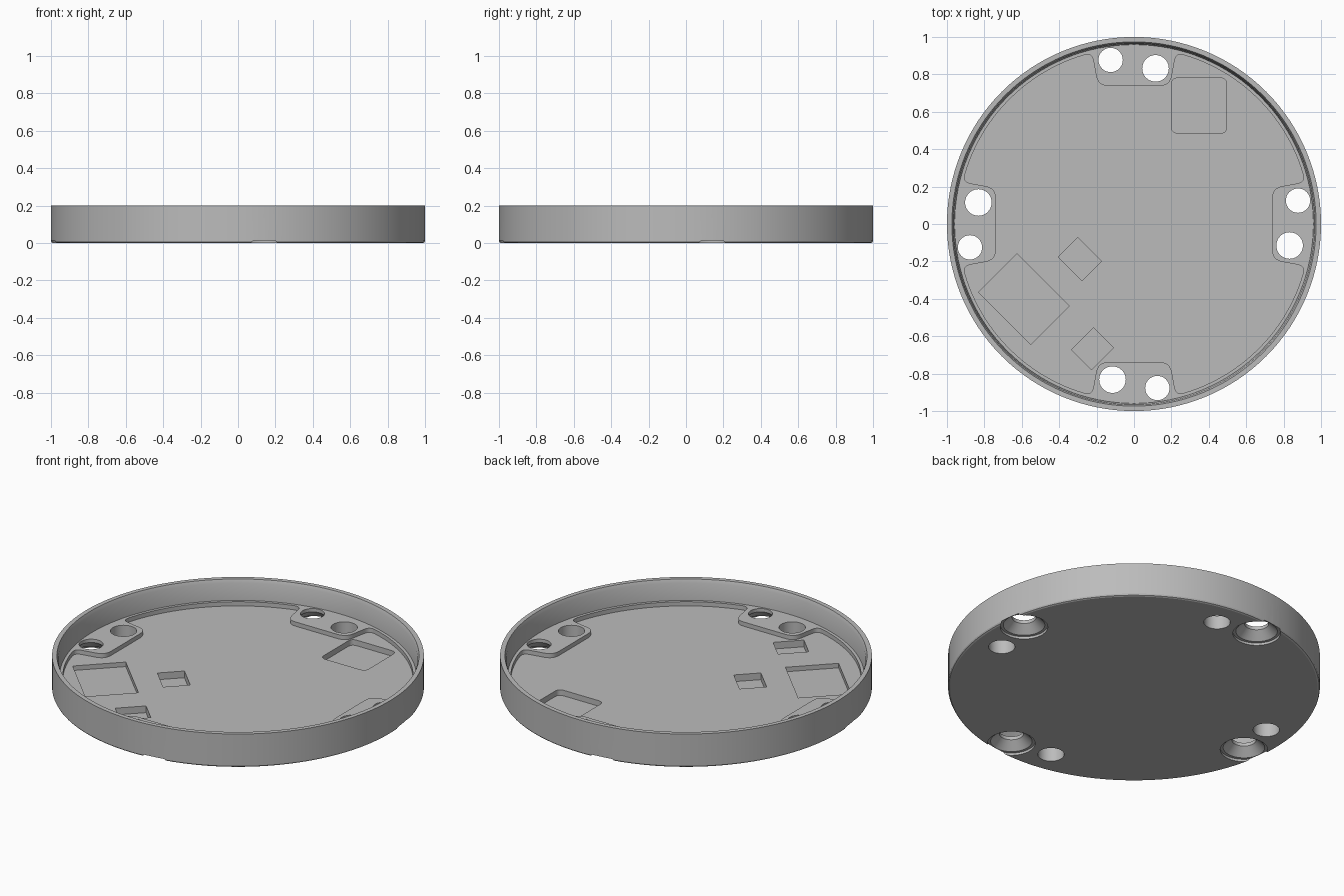
import bpy, bmesh, math
from mathutils import Vector, Matrix

cube = bpy.data.objects.get("Cube")
if cube:
    bpy.data.objects.remove(cube)

grey = bpy.data.materials.new("plain grey")
grey.use_nodes = True
colour = (0.5, 0.5, 0.5, 1)
grey.diffuse_color = colour
grey.node_tree.nodes["Principled BSDF"].inputs["Base Color"].default_value = colour


def add_object(name, bm):
    bmesh.ops.recalc_face_normals(bm, faces=bm.faces)
    mesh = bpy.data.meshes.new(name)
    bm.to_mesh(mesh)
    bm.free()
    mesh.materials.append(grey)
    obj = bpy.data.objects.new(name, mesh)
    bpy.context.collection.objects.link(obj)
    return obj


def lathe(name, profile, steps, centre=(0, 0)):
    """Revolve (radius, height) points into a closed solid with flat caps."""
    bm = bmesh.new()
    rings = []
    for r, z in profile:
        rings.append([bm.verts.new((centre[0] + r * math.cos(math.tau * i / steps),
                                    centre[1] + r * math.sin(math.tau * i / steps), z))
                      for i in range(steps)])
    for a, b in zip(rings, rings[1:]):
        for i in range(steps):
            j = (i + 1) % steps
            bm.faces.new((a[i], a[j], b[j], b[i]))
    bm.faces.new(rings[0])
    bm.faces.new(rings[-1])
    return add_object(name, bm)


def prism(name, outline, bottom, top):
    bm = bmesh.new()
    face = bm.faces.new([bm.verts.new((p[0], p[1], bottom)) for p in outline])
    new = bmesh.ops.extrude_face_region(bm, geom=[face])["geom"]
    bmesh.ops.translate(bm, vec=(0, 0, top - bottom),
                        verts=[v for v in new if isinstance(v, bmesh.types.BMVert)])
    return add_object(name, bm)


def round_corner(before, corner, after, size, steps=6):
    """Curve that replaces a corner, starting and ending `size` away from it."""
    before, corner, after = Vector(before), Vector(corner), Vector(after)
    a = corner + (before - corner).normalized() * size
    b = corner + (after - corner).normalized() * size
    ts = [i / steps for i in range(steps + 1)]
    return [a * (1 - t) ** 2 + corner * 2 * t * (1 - t) + b * t * t for t in ts]


def rectangle(centre, width, depth, angle=0, rounding=0):
    w, d = width / 2, depth / 2
    corners = [Vector(c) for c in ((-w, -d), (w, -d), (w, d), (-w, d))]
    points = corners
    if rounding:
        points = []
        for i in range(4):
            points += round_corner(corners[i - 1], corners[i], corners[(i + 1) % 4], rounding)
    turn = Matrix.Rotation(math.radians(angle), 2)
    return [turn @ p + Vector(centre) for p in points]


def cut(body, cutter):
    mod = body.modifiers.new("cut", "BOOLEAN")
    mod.operation = "DIFFERENCE"
    mod.solver = "EXACT"
    mod.object = cutter
    bpy.context.view_layer.objects.active = body
    bpy.ops.object.modifier_apply(modifier=mod.name)
    bpy.data.objects.remove(cutter)


# Round tray with a raised rim
LEDGE, FLOOR = 0.08, 0.055
tray = lathe("round_tray", [(0.988, 0), (0.996, 0.004), (1, 0.012), (1, 0.2), (0.974, 0.2),
                            (0.966, 0.18), (0.959, LEDGE)], 128)

# Sunken floor that leaves four mounting pads
ARC = 0.942
pad = [(0.27, 0.902), (0.225, 0.917), (0.192, 0.738), (-0.192, 0.738), (-0.225, 0.917), (-0.27, 0.902)]
quarter = [Vector(pad[0])]
for i, size in ((1, 0.045), (2, 0.055), (3, 0.055), (4, 0.045)):
    quarter += round_corner(pad[i - 1], pad[i], pad[i + 1], size)
quarter.append(Vector(pad[-1]))
start = math.atan2(pad[-1][1], pad[-1][0])
sweep = math.pi / 2 - 2 * (start - math.pi / 2)
for i in range(1, 24):
    a = start + sweep * i / 24
    quarter.append(Vector((math.cos(a), math.sin(a))) * ARC)
outline = [Matrix.Rotation(k * math.pi / 2, 2) @ p for k in range(4) for p in quarter]
cut(tray, prism("floor_cutter", outline, FLOOR, 0.15))

# Component recesses in the floor
cut(tray, prism("square_recess", rectangle((0.348, 0.633), 0.295, 0.295, 0, 0.035), 0.022, 0.07))
cut(tray, prism("large_recess", rectangle((-0.588, -0.402), 0.29, 0.395, 45), 0.028, 0.07))
cut(tray, prism("small_recess", rectangle((-0.29, -0.188), 0.148, 0.18, 45), 0.015, 0.07))
cut(tray, prism("edge_recess", rectangle((-0.222, -0.667), 0.168, 0.15, 45), 0.015, 0.07))

# One plain hole and one countersunk hole through each pad
for k in range(4):
    turn = Matrix.Rotation(k * math.pi / 2, 2)
    cut(tray, lathe("plain_hole", [(0.071, -0.1), (0.071, 0.15)], 40, turn @ Vector((0.115, 0.832))))
    sink = [(0.128, -0.1), (0.128, 0.014), (0.112, 0.014), (0.065, 0.06), (0.065, 0.15)]
    cut(tray, lathe("screw_hole", sink, 40, turn @ Vector((-0.125, 0.877))))

# Smooth round walls, crisp edges
bpy.ops.object.select_all(action="DESELECT")
tray.select_set(True)
bpy.context.view_layer.objects.active = tray
bpy.ops.object.shade_smooth_by_angle(angle=math.radians(25))
